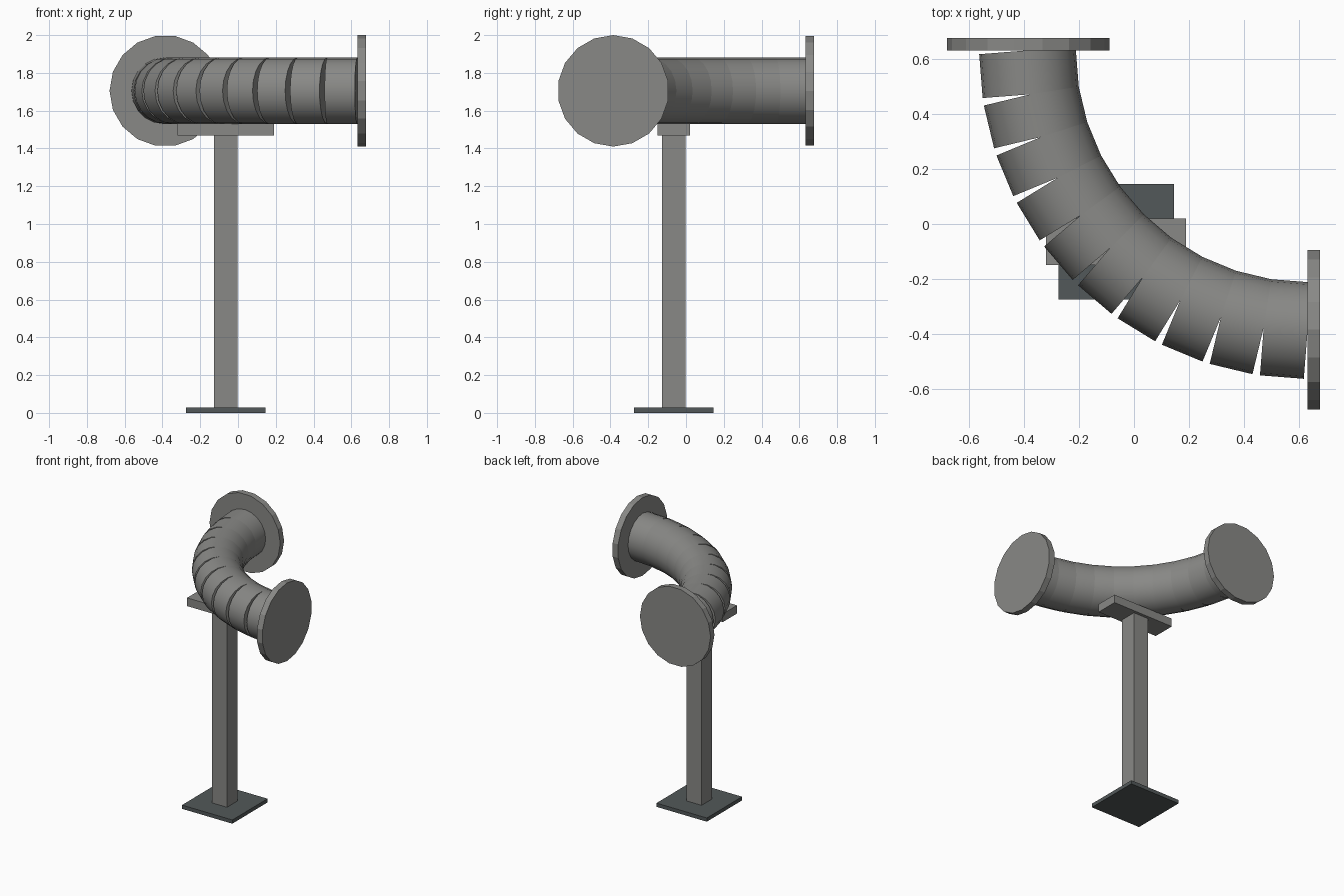
import bpy, bmesh, math
from mathutils import Matrix, Vector

if "Cube" in bpy.data.objects:
    bpy.data.objects.remove(bpy.data.objects["Cube"])


def material(name, rgb):
    m = bpy.data.materials.new(name)
    m.diffuse_color = (*rgb, 1)
    m.use_nodes = True
    m.node_tree.nodes["Principled BSDF"].inputs["Base Color"].default_value = m.diffuse_color
    return m


STEEL = material("grey steel", (0.25, 0.25, 0.24))
DARK = material("dark base grey", (0.085, 0.098, 0.1))


def finish(name, bm, mat):
    mesh = bpy.data.meshes.new(name)
    bmesh.ops.recalc_face_normals(bm, faces=bm.faces)
    bm.to_mesh(mesh)
    bm.free()
    mesh.materials.append(mat)
    ob = bpy.data.objects.new(name, mesh)
    bpy.context.collection.objects.link(ob)
    return ob


def box(name, centre, size, mat):
    bm = bmesh.new()
    bmesh.ops.create_cube(bm, size=1, matrix=Matrix.Translation(centre) @ Matrix.Diagonal((*size, 1)))
    return finish(name, bm, mat)


def tube(name, centre, axis, up, radius, length, sides, mat, smooth=False):
    """Closed cylinder along axis, with one corner pointing along up."""
    axis, up = Vector(axis).normalized(), Vector(up)
    rot = Matrix((up, axis.cross(up), axis)).transposed().to_4x4()
    bm = bmesh.new()
    ring = [[bm.verts.new((radius * math.cos(2 * math.pi * i / sides),
                           radius * math.sin(2 * math.pi * i / sides), z))
             for i in range(sides)] for z in (-length / 2, length / 2)]
    for i in range(sides):
        j = (i + 1) % sides
        f = bm.faces.new((ring[0][i], ring[0][j], ring[1][j], ring[1][i]))
        f.smooth = smooth
    bm.faces.new(ring[0][::-1])
    bm.faces.new(ring[1])
    for e in bm.edges:
        e.smooth = not any(len(f.verts) > 4 for f in e.link_faces)
    bm.transform(Matrix.Translation(centre) @ rot)
    return finish(name, bm, mat)


# Support: foot plate, post and saddle plate
C = -0.065
box("foot_plate", (C, C, 0.014), (0.42, 0.42, 0.028), DARK)
box("post", (C, C, 0.749), (0.126, 0.126, 1.444), STEEL)
box("saddle_plate", (C, C, 1.50), (0.51, 0.17, 0.062), STEEL)

# Pipe bend: ten straight segments round a quarter circle
PIVOT, BEND, Z, N = 0.632, 1.017, 1.705, 10
step = math.pi / 2 / N
for k in range(N):
    a = math.pi + (k + 0.5) * step
    pos = (PIVOT + BEND * math.cos(a), PIVOT + BEND * math.sin(a), Z)
    tube(f"pipe_segment_{k + 1}", pos, (-math.sin(a), math.cos(a), 0), (0, 0, 1),
         0.176, 2 * BEND * math.tan(step / 2), 20, STEEL, True)

# End flanges
F = PIVOT - BEND
tube("right_flange", (0.655, F, Z), (1, 0, 0), (0, 0, 1), 0.295, 0.046, 18, STEEL)
tube("back_flange", (F, 0.655, Z), (0, 1, 0), (1, 0, 0), 0.295, 0.046, 18, STEEL)
